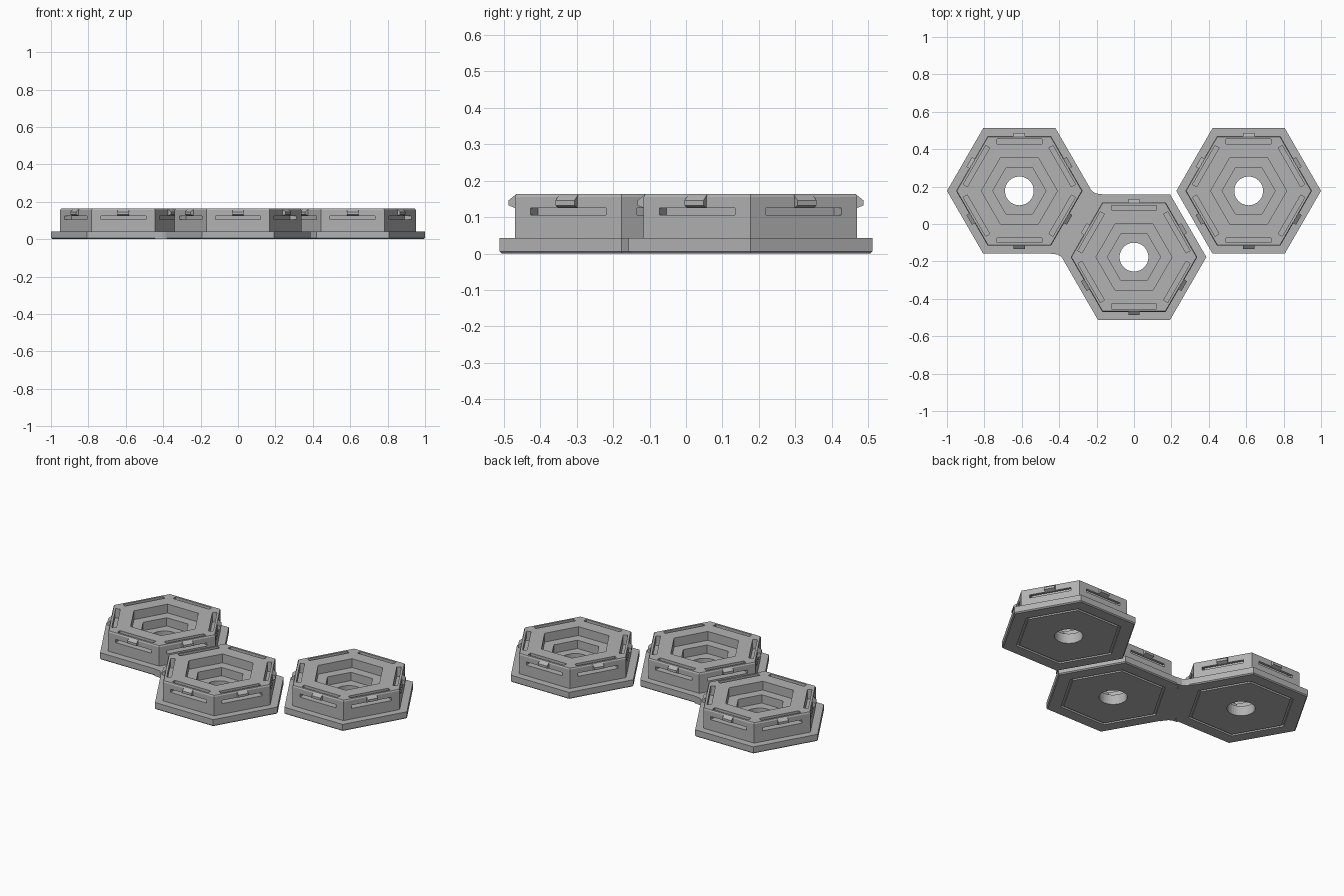
import bpy, bmesh, math
from mathutils import Matrix, Vector

cube = bpy.data.objects.get("Cube")
if cube:
    bpy.data.objects.remove(cube, do_unlink=True)

GREY = (0.45, 0.45, 0.45, 1)
mat = bpy.data.materials.new("light_grey_plastic")
mat.use_nodes = True
mat.diffuse_color = GREY
mat.node_tree.nodes["Principled BSDF"].inputs["Base Color"].default_value = GREY


def make_object(name, bm):
    bmesh.ops.recalc_face_normals(bm, faces=bm.faces)
    mesh = bpy.data.meshes.new(name)
    bm.to_mesh(mesh)
    bm.free()
    mesh.materials.append(mat)
    obj = bpy.data.objects.new(name, mesh)
    bpy.context.collection.objects.link(obj)
    return obj


def hex_lathe(bm, profile):
    """Six-sided solid from (apothem, z) points, capped at both ends."""
    rings = []
    for apothem, z in profile:
        r = apothem / math.cos(math.pi / 6)
        rings.append([bm.verts.new((r * math.cos(i * math.pi / 3),
                                    r * math.sin(i * math.pi / 3), z)) for i in range(6)])
    for low, high in zip(rings, rings[1:]):
        for i in range(6):
            j = (i + 1) % 6
            bm.faces.new((low[i], low[j], high[j], high[i]))
    bm.faces.new(rings[0])
    bm.faces.new(rings[-1])


def side_prisms(bm, profile, width):
    """Extrude a (distance, z) profile along each of the six sides."""
    for k in range(6):
        turn = Matrix.Rotation(math.radians(30 + 60 * k), 3, 'Z')
        ends = [[bm.verts.new(turn @ Vector((d, s * width / 2, z))) for d, z in profile]
                for s in (-1, 1)]
        bm.faces.new(ends[0])
        bm.faces.new(ends[1])
        for i in range(len(profile)):
            j = (i + 1) % len(profile)
            bm.faces.new((ends[0][i], ends[0][j], ends[1][j], ends[1][i]))


# Body: grooved underside, base flange, walls and stepped recess
bm = bmesh.new()
hex_lathe(bm, [(0.248, 0), (0.248, 0.01), (0.262, 0.01), (0.262, 0), (0.329, 0),
               (0.335, 0.006), (0.335, 0.042), (0.293, 0.042), (0.293, 0.155),
               (0.289, 0.163), (0.176, 0.163), (0.176, 0.11), (0.123, 0.11), (0.123, 0.06)])
# Close the underside against the groove rather than leaving it open
body = make_object("hex_tile", bm)

# Cutter: centre hole and the L-shaped flex slots
bm = bmesh.new()
bmesh.ops.create_cone(bm, cap_ends=True, segments=40, radius1=0.077, radius2=0.077, depth=0.4)
side_prisms(bm, [(0.252, 0.106), (0.32, 0.106), (0.32, 0.125),
                 (0.277, 0.125), (0.277, 0.2), (0.252, 0.2)], 0.24)
cutter = make_object("slot_cutter", bm)
cutter.hide_render = True

mod = body.modifiers.new("cut", 'BOOLEAN')
mod.operation = 'DIFFERENCE'
mod.solver = 'EXACT'
mod.object = cutter
graph = bpy.context.evaluated_depsgraph_get()
tile_mesh = bpy.data.meshes.new_from_object(body.evaluated_get(graph))
body.modifiers.clear()
body.data = tile_mesh
bpy.data.objects.remove(cutter, do_unlink=True)

# Snap clips at the middle of every side
bm = bmesh.new()
side_prisms(bm, [(0.285, 0.125), (0.293, 0.125), (0.31, 0.132),
                 (0.31, 0.146), (0.29, 0.162), (0.285, 0.162)], 0.06)
clips = make_object("snap_clips", bm)

# Place the three tiles
DX, DY = 0.613, 0.177
for side, x, y in (("left", DX, DY), ("middle", 0, -DY), ("right", -DX, DY)):
    for part in (body, clips):
        copy = bpy.data.objects.new(side + "_" + part.name, part.data)
        copy.location = (x, y, 0)
        bpy.context.collection.objects.link(copy)
for part in (body, clips):
    bpy.data.objects.remove(part, do_unlink=True)

# Filleted bridge between the middle and right tiles, point symmetric
half = [(-0.25, 0.214), (-0.236, 0.19), (-0.222, 0.174), (-0.203, 0.163), (-0.17, 0.159),
        (-0.2, 0.14)]
cx = -DX / 2
outline = half + [(2 * cx - x, -y) for x, y in half]
bm = bmesh.new()
face = bm.faces.new([bm.verts.new((x, y, 0)) for x, y in outline])
new = bmesh.ops.extrude_face_region(bm, geom=[face])
bmesh.ops.translate(bm, vec=(0, 0, 0.042),
                    verts=[v for v in new["geom"] if isinstance(v, bmesh.types.BMVert)])
make_object("bridge", bm)
